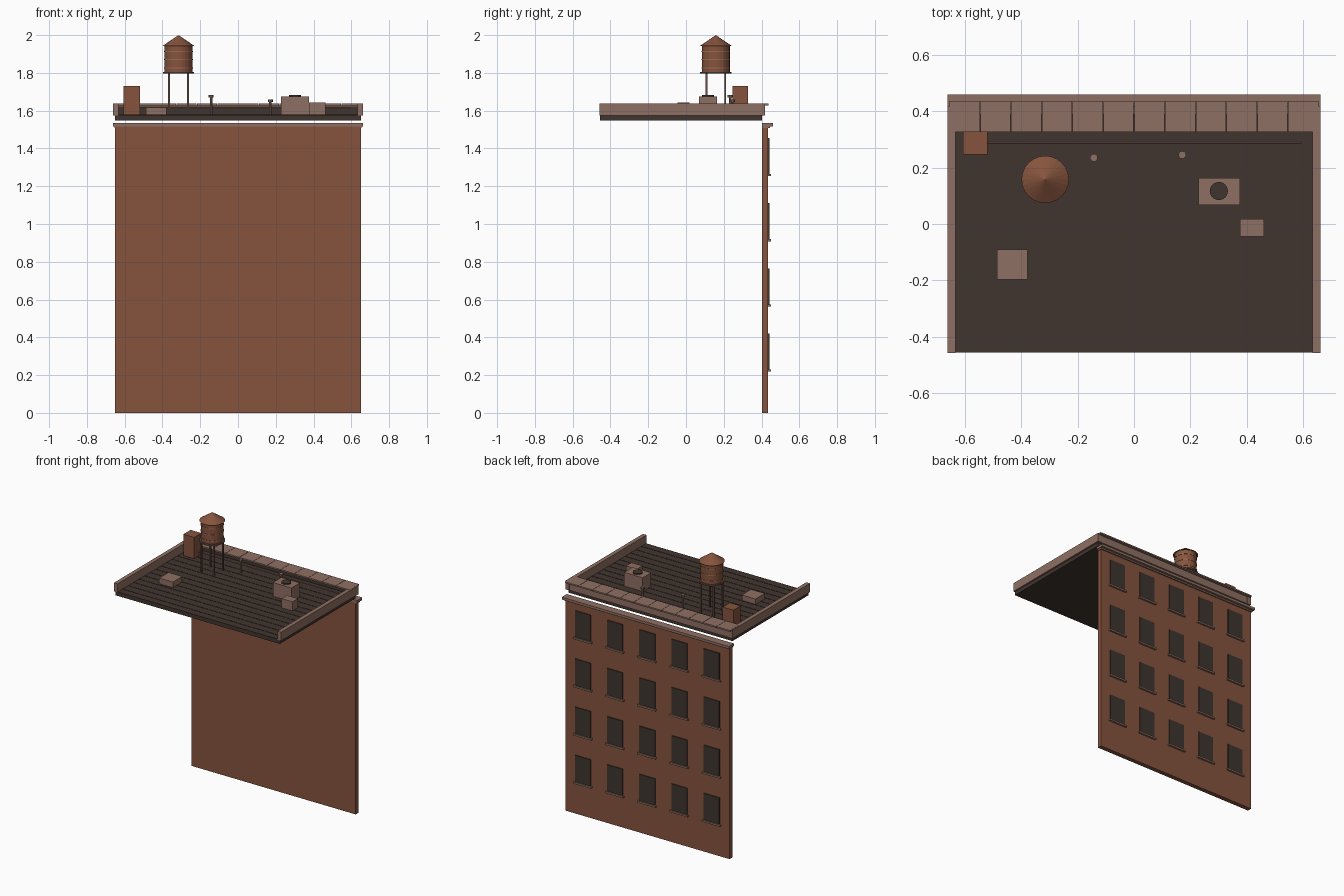
import bpy, math

if "Cube" in bpy.data.objects:
    bpy.data.objects.remove(bpy.data.objects["Cube"])


def mat(name, hexcol):
    def lin(c):
        c /= 255
        return c / 12.92 if c <= 0.04045 else ((c + 0.055) / 1.055) ** 2.4
    m = bpy.data.materials.new(name)
    m.diffuse_color = (*[lin((hexcol >> s) & 255) for s in (16, 8, 0)], 1)
    m.use_nodes = True
    m.node_tree.nodes["Principled BSDF"].inputs["Base Color"].default_value = m.diffuse_color
    return m


BRICK = mat("brick red", 0x86543D)
STONE = mat("pale stone", 0x8F7063)
TAR = mat("roof tar", 0x41352F)
GLASS = mat("dark glass", 0x3E352F)
STEEL = mat("brown steel", 0x6A5147)
HOOP = mat("tank hoop", 0x9A6A54)


def box(name, x0, x1, y0, y1, z0, z1, m):
    bpy.ops.mesh.primitive_cube_add(size=1)
    o = bpy.context.object
    o.name = name
    o.scale = (x1 - x0, y1 - y0, z1 - z0)
    o.location = ((x0 + x1) / 2, (y0 + y1) / 2, (z0 + z1) / 2)
    bpy.ops.object.transform_apply(location=False, rotation=False, scale=True)
    o.data.materials.append(m)
    return o


def cyl(name, x, y, z0, z1, r, m, n=24, r2=None):
    bpy.ops.mesh.primitive_cone_add(vertices=n, radius1=r, radius2=r if r2 is None else r2,
                                    depth=z1 - z0, location=(x, y, (z0 + z1) / 2))
    o = bpy.context.object
    o.name = name
    o.data.materials.append(m)
    return o


# rear wall with its cornice
box("rear_wall", -0.65, 0.65, 0.403, 0.435, 0, 1.515, BRICK)
box("wall_cornice_lower", -0.655, 0.655, 0.403, 0.444, 1.507, 1.518, STONE)
box("wall_cornice", -0.662, 0.662, 0.403, 0.46, 1.517, 1.535, STONE)

# windows and sills on the rear face
for row in range(4):
    z = 0.23 + row * 0.345
    for col in range(5):
        x = (col - 2) * 0.255
        box("window", x - 0.062, x + 0.062, 0.434, 0.441, z, z + 0.19, GLASS)
        box("window_sill", x - 0.072, x + 0.072, 0.434, 0.449, z - 0.012, z, STONE)

# roof deck with thin felt seams
R = 1.578
box("roof_deck", -0.65, 0.65, -0.455, 0.403, 1.549, R, TAR)
for i in range(12):
    y = -0.40 + i * 0.062
    box("roof_seam", -0.633, 0.633, y - 0.003, y + 0.003, R - 0.001, R + 0.002, TAR)

# side parapets
for s in (-1, 1):
    a, b = sorted((s * 0.633, s * 0.662))
    box("side_parapet", a, b, -0.458, 0.418, R - 0.003, 1.637, STONE)

# rear parapet, inner flashing and coping stones
box("rear_parapet", -0.655, 0.655, 0.388, 0.416, R - 0.003, 1.63, STONE)
box("parapet_flashing", -0.633, 0.633, 0.382, 0.389, R, 1.622, TAR)
for i in range(12):
    x = -0.655 + i * 1.31 / 12
    box("coping_stone", x + 0.001, x + 1.31 / 12 - 0.001, 0.327, 0.436, 1.628, 1.638, STONE)

# conduit along the parapet
pipe = cyl("conduit", 0.04, 0.29, 0, 1.12, 0.004, STONE, 8)
pipe.rotation_euler = (0, math.pi / 2, 0)
pipe.location = (0.035, 0.29, 1.612)

# brick chimney
box("chimney", -0.606, -0.52, 0.247, 0.329, R, 1.73, BRICK)

# water tank on a stand
TX, TY = -0.315, 0.158
for sx in (-1, 1):
    for sy in (-1, 1):
        x, y = TX + sx * 0.05, TY + sy * 0.05
        box("tank_leg", x - 0.005, x + 0.005, y - 0.005, y + 0.005, R, 1.80, STEEL)
cyl("tank_platform", TX, TY, 1.796, 1.806, 0.083, STEEL)
cyl("tank_body", TX, TY, 1.805, 1.945, 0.074, BRICK)
for z in (1.826, 1.87, 1.914):
    cyl("tank_hoop", TX, TY, z - 0.003, z + 0.003, 0.076, HOOP)
cyl("tank_roof", TX, TY, 1.943, 2.0, 0.084, BRICK, r2=0)

# vent pipes with caps
for x, y, top in ((-0.142, 0.235, 1.682), (0.171, 0.245, 1.658)):
    cyl("vent_pipe", x, y, R, top - 0.008, 0.007, STONE, 10)
    cyl("vent_cap", x, y, top - 0.012, top, 0.014, STONE, 10)

# cooling unit with fan, small unit, roof hatch
box("cooling_unit", 0.228, 0.376, 0.068, 0.164, R, 1.676, STONE)
cyl("cooling_fan", 0.301, 0.117, 1.674, 1.683, 0.032, TAR)
box("small_unit", 0.376, 0.462, -0.044, 0.018, R, 1.643, STONE)
box("roof_hatch", -0.486, -0.378, -0.197, -0.091, R, 1.618, STONE)
